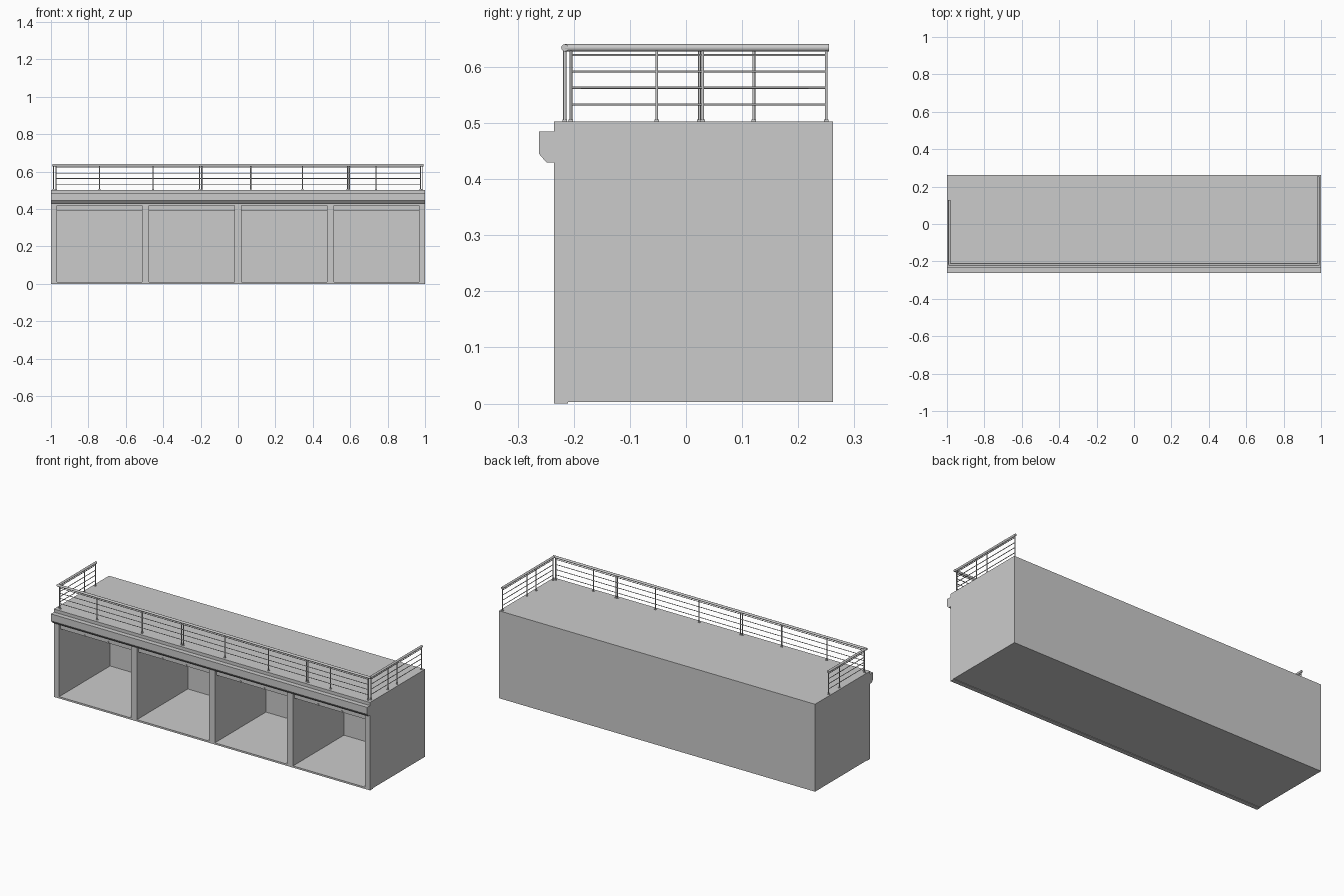
import bpy, bmesh
from mathutils import Vector

if "Cube" in bpy.data.objects:
    bpy.data.objects.remove(bpy.data.objects["Cube"])


def finish(name, bm):
    bmesh.ops.recalc_face_normals(bm, faces=bm.faces[:])
    me = bpy.data.meshes.new(name)
    bm.to_mesh(me)
    bm.free()
    ob = bpy.data.objects.new(name, me)
    bpy.context.collection.objects.link(ob)
    return ob


def add_box(bm, lo, hi):
    lo, hi = Vector(lo), Vector(hi)
    vs = bmesh.ops.create_cube(bm, size=1)["verts"]
    for v in vs:
        v.co = Vector([(lo[i] + hi[i]) / 2 + v.co[i] * (hi[i] - lo[i]) for i in range(3)])


def add_rod(bm, a, b, r, sides=8):
    a, b = Vector(a), Vector(b)
    d = b - a
    vs = bmesh.ops.create_cone(bm, cap_ends=True, segments=sides, radius1=r, radius2=r,
                               depth=d.length)["verts"]
    q = d.to_track_quat('Z', 'Y')
    for v in vs:
        v.co = q @ v.co + (a + b) / 2


FRONT, BACK, ROOF = -0.235, 0.262, 0.503
BAYS = [(-0.967, -0.513), (-0.475, -0.019), (0.019, 0.475), (0.513, 0.967)]

# Main block with four deep open bays
bm = bmesh.new()
add_box(bm, (-1, FRONT, 0.003), (1, BACK, ROOF))
body = finish("garage_block", bm)
bm = bmesh.new()
for x0, x1 in BAYS:
    add_box(bm, (x0, FRONT - 0.1, 0.01), (x1, 0.225, 0.42))
cutter = finish("bay_cutter", bm)
cutter.hide_render = True
mod = body.modifiers.new("bays", 'BOOLEAN')
mod.operation, mod.solver, mod.object = 'DIFFERENCE', 'EXACT', cutter
bpy.context.view_layer.objects.active = body
bpy.ops.object.modifier_apply(modifier=mod.name)
bpy.data.objects.remove(cutter)

# Cornice: chamfered profile swept along the front
bm = bmesh.new()
prof = [(FRONT, 0.43), (-0.249, 0.43), (-0.262, 0.445), (-0.262, 0.485), (FRONT, 0.485)]
face = bm.faces.new([bm.verts.new((-1, y, z)) for y, z in prof])
ext = bmesh.ops.extrude_face_region(bm, geom=[face])["geom"]
bmesh.ops.translate(bm, vec=(2, 0, 0), verts=[g for g in ext if isinstance(g, bmesh.types.BMVert)])
finish("cornice", bm)

# Thin sill below the openings
bm = bmesh.new()
add_box(bm, (-1, FRONT, 0), (1, -0.21, 0.006))
finish("sill", bm)

# Recessed headers with two small lamps per bay
bm, lamps = bmesh.new(), bmesh.new()
for x0, x1 in BAYS:
    add_box(bm, (x0, -0.222, 0.392), (x1, -0.207, 0.42))
    c = (x0 + x1) / 2
    for x in (c - 0.075, c + 0.075):
        add_rod(lamps, (x, -0.227, 0.398), (x, -0.22, 0.398), 0.005)
finish("bay_headers", bm)
finish("header_lamps", lamps)

# Railing: posts, foot plates, bars and handrail
FY, LX, RX = -0.216, -0.987, 0.985
LEFT_END, RIGHT_END, TOP = 0.124, 0.25, 0.634
posts, bars, rail = bmesh.new(), bmesh.new(), bmesh.new()


def add_post(x, y, r=0.0025):
    add_rod(posts, (x, y, ROOF - 0.002), (x, y, TOP), r)
    add_box(posts, (x - 0.005, y - 0.004, ROOF - 0.001), (x + 0.005, y + 0.004, ROOF + 0.003))


for x in (-0.974, -0.74, -0.455, -0.206, -0.194, 0.068, 0.345, 0.585, 0.595, 0.737, 0.975):
    add_post(x, FY, 0.003)
for y in (-0.205, 0.024, LEFT_END - 0.003):
    add_post(LX, y)
for y in (-0.205, -0.052, 0.03, RIGHT_END):
    add_post(RX, y)
for z in (0.533, 0.563, 0.592, 0.621):
    add_rod(bars, (-0.974, FY, z), (0.975, FY, z), 0.002, 6)
    add_rod(bars, (LX, -0.205, z), (LX, LEFT_END - 0.003, z), 0.002, 6)
    add_rod(bars, (RX, -0.205, z), (RX, RIGHT_END, z), 0.002, 6)
finish("railing_posts", posts)
finish("railing_bars", bars)

add_rod(rail, (LX - 0.006, FY, TOP), (RX + 0.006, FY, TOP), 0.0065, 12)
add_rod(rail, (LX, FY, TOP), (LX, LEFT_END + 0.004, TOP), 0.0065, 12)
add_rod(rail, (RX, FY, TOP), (RX, RIGHT_END + 0.005, TOP), 0.0065, 12)
handrail = finish("handrail", rail)

# Smooth the round parts
for name in ("handrail", "railing_posts", "railing_bars"):
    bpy.ops.object.select_all(action='DESELECT')
    ob = bpy.data.objects[name]
    ob.select_set(True)
    bpy.context.view_layer.objects.active = ob
    bpy.ops.object.shade_smooth_by_angle(angle=1.1)
